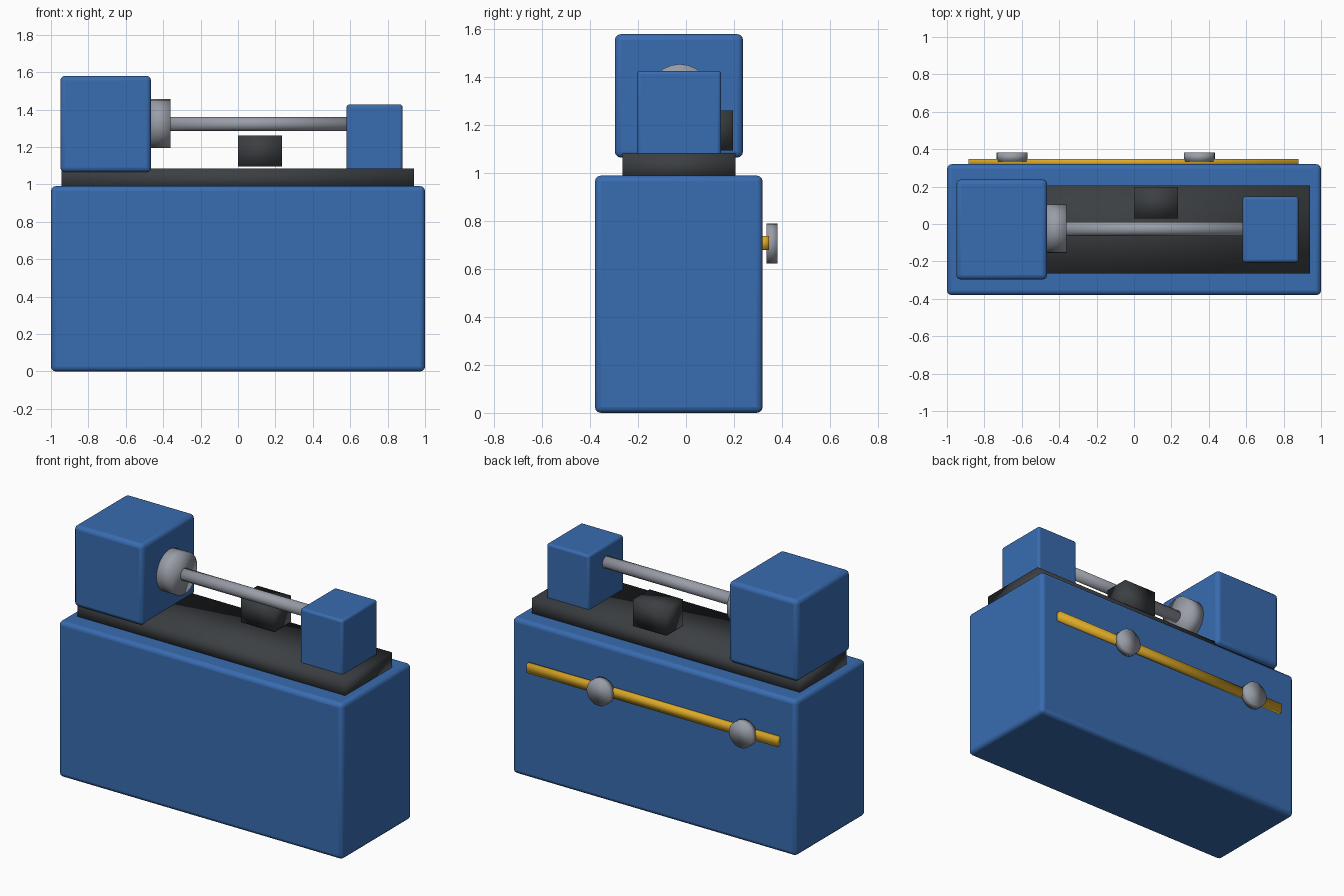
import bpy, math

if "Cube" in bpy.data.objects:
    bpy.data.objects.remove(bpy.data.objects["Cube"])


def material(name, rgb):
    m = bpy.data.materials.new(name)
    m.diffuse_color = (*rgb, 1)
    m.use_nodes = True
    m.node_tree.nodes["Principled BSDF"].inputs["Base Color"].default_value = m.diffuse_color
    return m


BLUE = material("machine blue", (0.040, 0.150, 0.440))
DARK = material("dark iron", (0.045, 0.050, 0.055))
STEEL = material("steel grey", (0.32, 0.34, 0.39))
YELLOW = material("warning yellow", (0.72, 0.40, 0.02))


def box(name, x, y, z, mat, bevel=0.0):
    """Box from (min, max) ranges; bevelled castings or soft-shaded blocks."""
    bpy.ops.mesh.primitive_cube_add(
        size=1, location=[(r[0] + r[1]) / 2 for r in (x, y, z)])
    ob = bpy.context.object
    ob.name = name
    ob.scale = [r[1] - r[0] for r in (x, y, z)]
    bpy.ops.object.transform_apply(location=False, rotation=False, scale=True)
    ob.data.materials.append(mat)
    if bevel:
        b = ob.modifiers.new("rounded_edges", 'BEVEL')
        b.width, b.segments = bevel, 3
        bpy.ops.object.shade_smooth_by_angle(angle=math.radians(30))
    else:
        bpy.ops.object.shade_smooth()
    return ob


def cylinder(name, centre, radius, length, axis, mat, sides=24):
    rot = {'x': (0, math.pi / 2, 0), 'y': (math.pi / 2, 0, 0)}[axis]
    bpy.ops.mesh.primitive_cylinder_add(
        vertices=sides, radius=radius, depth=length, location=centre, rotation=rot)
    ob = bpy.context.object
    ob.name = name
    ob.data.materials.append(mat)
    bpy.ops.object.shade_smooth()
    return ob


# Cabinet and bed
box("cabinet", (-1, 1), (-0.38, 0.32), (0, 0.99), BLUE, 0.025)
box("bed", (-0.945, 0.94), (-0.265, 0.207), (0.97, 1.085), DARK)

# Headstock and tailstock castings
box("headstock", (-0.95, -0.465), (-0.297, 0.238), (1.065, 1.58), BLUE, 0.025)
box("tailstock", (0.58, 0.88), (-0.205, 0.147), (1.07, 1.427), BLUE, 0.015)

# Chuck, workpiece bar and tool carriage
cylinder("chuck", (-0.42, -0.026, 1.325), 0.13, 0.12, 'x', STEEL)
cylinder("bar", (0.11, -0.026, 1.323), 0.038, 0.98, 'x', STEEL)
box("tool_carriage", (0, 0.235), (0.03, 0.197), (1.095, 1.262), DARK)

# Rear rail with two knobs
box("rear_rail", (-0.885, 0.88), (0.31, 0.347), (0.68, 0.738), YELLOW)
for i, x in enumerate((-0.652, 0.35)):
    cylinder(f"rail_knob_{i + 1}", (x, 0.358, 0.707), 0.083, 0.046, 'y', STEEL)
